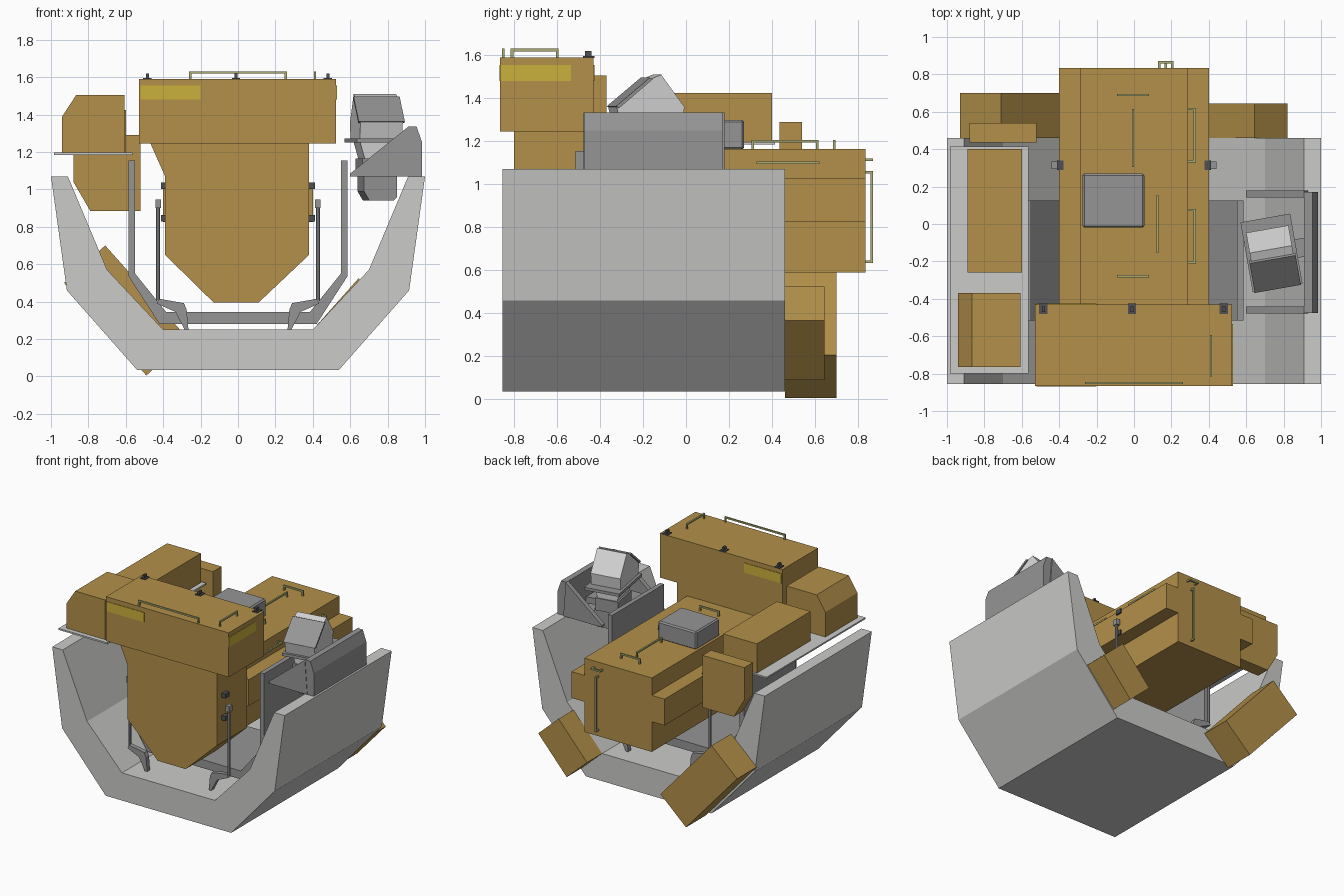
import bpy, bmesh
from math import radians
from mathutils import Matrix, Vector

cube = bpy.data.objects.get("Cube")
if cube:
    bpy.data.objects.remove(cube, do_unlink=True)


def material(name, r, g, b):
    m = bpy.data.materials.new(name)
    m.use_nodes = True
    m.diffuse_color = (r, g, b, 1)
    m.node_tree.nodes["Principled BSDF"].inputs["Base Color"].default_value = (r, g, b, 1)
    return m


TAN = material("tan blanket", .45, .28, .068)
YELLOW = material("yellow label", .6, .44, .045)
LIGHT = material("light grey", .6, .6, .59)
GREY = material("mid grey", .3, .3, .3)
PALE = material("pale grey", .66, .66, .66)
DARK = material("dark metal", .08, .08, .085)
RAIL = material("handrail olive", .42, .42, .17)


def finish(name, bm, mat):
    bmesh.ops.recalc_face_normals(bm, faces=bm.faces)
    me = bpy.data.meshes.new(name)
    bm.to_mesh(me)
    bm.free()
    me.materials.append(mat)
    ob = bpy.data.objects.new(name, me)
    bpy.context.collection.objects.link(ob)
    return ob


def add_box(bm, x0, x1, y0, y1, z0, z1):
    mid = Vector(((x0 + x1) / 2, (y0 + y1) / 2, (z0 + z1) / 2))
    size = Matrix.Diagonal((x1 - x0, y1 - y0, z1 - z0, 1))
    bmesh.ops.create_cube(bm, size=1, matrix=Matrix.Translation(mid) @ size)


def box(name, mat, *ext):
    bm = bmesh.new()
    add_box(bm, *ext)
    return finish(name, bm, mat)


def prism(name, mat, pts, a, b, axis="y"):
    """Extrude an (x, z) profile along y, or a (y, z) profile along x."""
    bm = bmesh.new()
    put = (lambda p: (p[0], a, p[1])) if axis == "y" else (lambda p: (a, p[0], p[1]))
    f = bm.faces.new([bm.verts.new(put(p)) for p in pts])
    ext = bmesh.ops.extrude_face_region(bm, geom=[f])["geom"]
    move = Vector((0, b - a, 0) if axis == "y" else (b - a, 0, 0))
    bmesh.ops.translate(bm, vec=move, verts=[v for v in ext if isinstance(v, bmesh.types.BMVert)])
    return finish(name, bm, mat)


def mirrored(half):
    return half + [(-x, z) for x, z in reversed(half)]


def handrail(name, start, end, out, t=.006):
    """Square bar between two points, standing off its surface on two legs."""
    bm = bmesh.new()
    s, e, o = Vector(start), Vector(end), Vector(out)
    for p, q in ((s, s + o), (e, e + o), (s + o, e + o)):
        lo = [min(u, v) - t for u, v in zip(p, q)]
        hi = [max(u, v) + t for u, v in zip(p, q)]
        add_box(bm, lo[0], hi[0], lo[1], hi[1], lo[2], hi[2])
    return finish(name, bm, RAIL)


# Open cradle and the inner support frame
prism("cradle", LIGHT, mirrored([(.4, .25), (.7, .57), (.91, 1.07), (1, 1.07),
                                 (.915, .46), (.54, .035)]), -.855, .46)
prism("support_frame", GREY, mirrored([(.385, .345), (.55, .55), (.55, 1.155), (.585, 1.155),
                                       (.585, .535), (.42, .28)]), -.515, .125)

# Slanted boxes on the back of the cradle
prism("right_cradle_box", TAN, [(-.93, .5), (-.71, .7), (-.27, .205), (-.49, .005)], .46, .7)
prism("left_cradle_box", TAN, [(.4, .25), (.645, .525), (.82, .365), (.575, .09)], .46, .645)

# Main body, side lockers, front hull and header
box("main_body", TAN, -.29, .29, -.44, .835, .59, 1.165)
for side, s in (("left", 1), ("right", -1)):
    box(side + "_side_locker", TAN, min(s * .28, s * .4), max(s * .28, s * .4), -.44, .835, .825, 1.03)
prism("front_hull", TAN, [(-.47, 1.25), (-.39, 1.07), (-.39, .65), (-.13, .395), (.11, .395),
                          (.38, .65), (.38, 1.25)], -.8, -.43)
box("header", TAN, -.53, .525, -.865, -.43, 1.245, 1.59)
box("front_label", YELLOW, -.52, -.2, -.869, -.863, 1.48, 1.555)
box("back_label", YELLOW, -.52, -.2, -.432, -.426, 1.48, 1.555)
box("side_label", YELLOW, .523, .529, -.865, -.535, 1.48, 1.555)
hatch = box("top_unit", GREY, -.275, .055, -.02, .27, 1.16, 1.3)
bev = hatch.modifiers.new("edge", "BEVEL")
bev.width, bev.segments = .01, 1

# Shelf with its three boxes
box("shelf", LIGHT, -.985, -.565, -.8, .415, 1.185, 1.197)
prism("shelf_front_box", TAN, [(-.94, 1.195), (-.94, 1.39), (-.865, 1.505), (-.607, 1.505),
                               (-.607, 1.195)], -.765, -.37)
box("shelf_back_box", TAN, -.89, -.6, -.26, .4, 1.195, 1.425)
prism("rear_hanging_box", TAN, [(-.88, 1.29), (-.88, 1.04), (-.79, .885), (-.52, .885),
                                (-.52, 1.29)], .435, .54)

# Handrails
UP, OUT, BACK = (0, 0, .035), (.035, 0, 0), (0, .03, 0)
handrail("header_front_rail", (-.255, -.85, 1.59), (.255, -.85, 1.59), UP)
handrail("header_side_rail", (.412, -.81, 1.59), (.412, -.6, 1.59), UP)
for i, (p, q) in enumerate([((-.085, .69), (.075, .69)), ((-.085, -.28), (.075, -.28)),
                            ((-.005, .31), (-.005, .61)), ((.125, -.15), (.125, .15))]):
    handrail("body_top_rail_%d" % i, (*p, 1.165), (*q, 1.165), UP)
for i, y in enumerate((.335, -.205)):
    handrail("body_side_rail_%d" % i, (.29, y, 1.1), (.29, y + .28, 1.1), OUT)
handrail("rear_upright_rail", (.17, .835, .64), (.17, .835, 1.055), BACK)
handrail("rear_cross_rail", (.135, .835, 1.115), (.205, .835, 1.115), BACK)

# Latches on the header's back edge
for i, x in enumerate((-.485, -.01, .48)):
    bm = bmesh.new()
    add_box(bm, x - .022, x + .022, -.48, -.425, 1.588, 1.596)
    add_box(bm, x - .008, x + .008, -.47, -.44, 1.59, 1.62)
    finish("latch_%d" % i, bm, DARK)

# Four legs, each a rod with a top clamp and a bent foot
foot = [(.265, .25), (.275, .36), (.29, .392), (.42, .415), (.435, .39), (.335, .345), (.285, .25)]
for end, y in (("front", -.72), ("back", .315)):
    for side, s in (("left", 1), ("right", -1)):
        tag = end + "_" + side
        bm = bmesh.new()
        bmesh.ops.create_cone(bm, cap_ends=True, segments=8, radius1=.011, radius2=.011, depth=.53,
                              matrix=Matrix.Translation((s * .427, y, .67)))
        add_box(bm, s * .427 - .015, s * .427 + .015, y - .02, y + .02, .9, .945)
        finish(tag + "_rod", bm, GREY)
        bm = bmesh.new()
        for z in (.845, 1.02):
            add_box(bm, s * .395 - .018, s * .395 + .018, y - .025, y + .025, z - .017, z + .017)
        finish(tag + "_clamp", bm, DARK)
        prism(tag + "_foot", GREY, [(s * x, z) for x, z in foot], y - .018, y + .018)

# Sensor bracket: outer plate with a gusset at each end
prism("bracket_plate", GREY, [(.91, 1.07), (.91, 1.335), (.955, 1.335), (.985, 1.25), (.985, 1.07)],
      -.475, .17)
for end, y in (("front", -.478), ("back", .143)):
    prism("bracket_gusset_" + end, GREY, [(.6, 1.07), (.6, 1.085), (.91, 1.335), (.93, 1.07)], y, y + .036)

# Sensor, built about its own axis and then turned
sensor = [
    prism("sensor_head", PALE, [(-.17, 1.27), (-.19, 1.36), (-.03, 1.49), (.02, 1.51), (.13, 1.36),
                                (.12, 1.27)], -.115, .115, "x"),
    prism("sensor_window_frame", GREY, [(-.195, 1.363), (-.035, 1.496), (-.02, 1.49), (-.18, 1.355)],
          -.125, .125, "x"),
    box("sensor_flange", GREY, -.135, .135, -.19, .19, 1.25, 1.272),
    prism("sensor_neck", PALE, [(-.1, 1.25), (-.075, 1.16), (.075, 1.16), (.1, 1.25)], -.1, .1),
    box("sensor_collar", GREY, -.09, .09, -.11, .11, 1.07, 1.165),
    prism("sensor_pod", GREY, [(-.08, 1.075), (-.08, .99), (-.05, .94), (.08, .94), (.1, .96),
                               (.1, 1.075)], -.1, .1),
    box("sensor_arm", GREY, .06, .2, -.05, .05, 1.08, 1.13),
]
for ob in sensor:
    ob.data.transform(Matrix.Translation((.735, -.155, 0)) @ Matrix.Rotation(radians(10), 4, "Z"))
